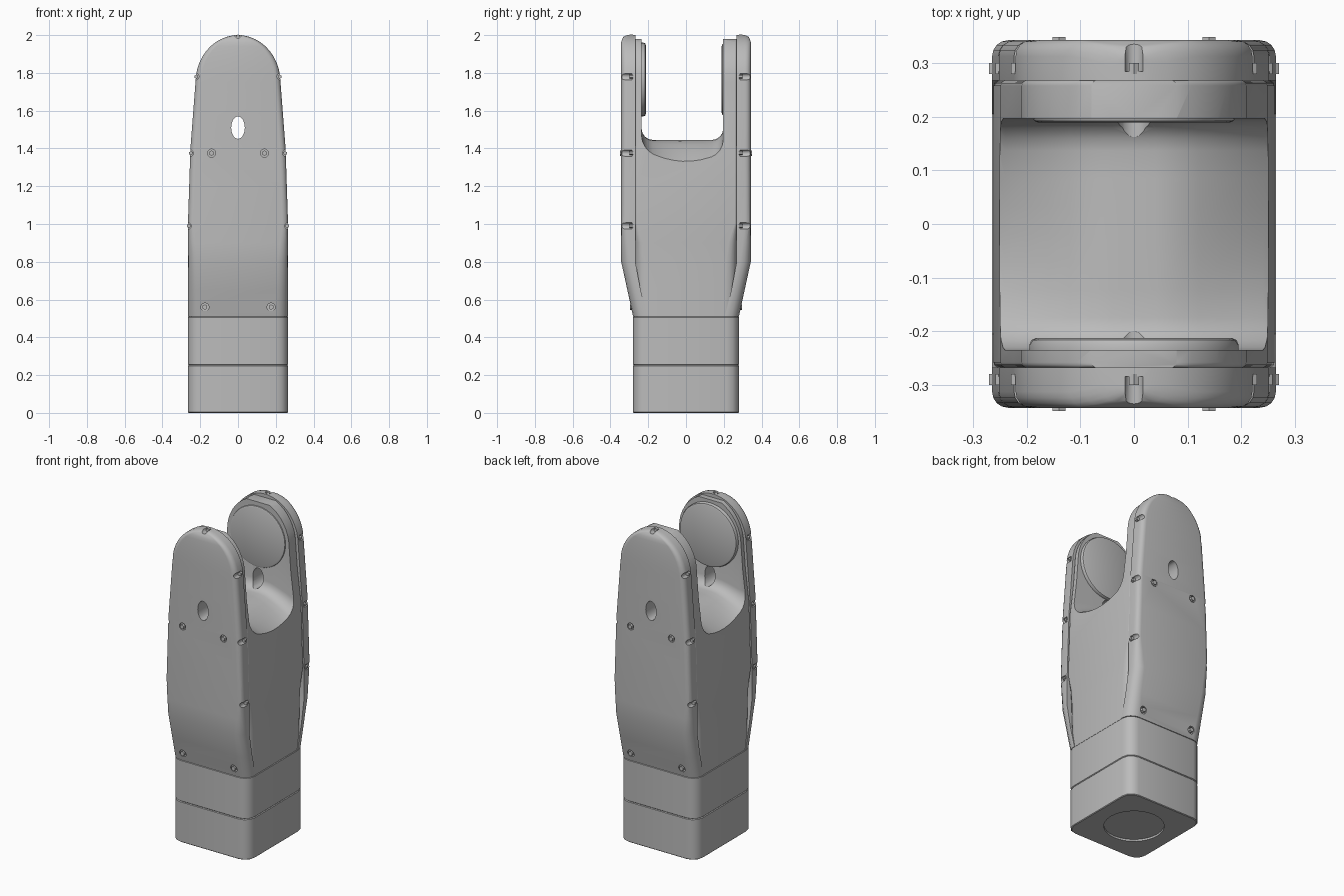
import bpy, bmesh, math
from mathutils import Matrix, Vector

cube = bpy.data.objects.get("Cube")
if cube:
    bpy.data.objects.remove(cube)

grey = bpy.data.materials.new("plain grey")
grey.use_nodes = True
grey.diffuse_color = (0.5, 0.5, 0.5, 1)
grey.node_tree.nodes["Principled BSDF"].inputs["Base Color"].default_value = grey.diffuse_color


def finish(name, bm):
    bmesh.ops.recalc_face_normals(bm, faces=bm.faces)
    mesh = bpy.data.meshes.new(name)
    bm.to_mesh(mesh)
    bm.free()
    mesh.materials.append(grey)
    obj = bpy.data.objects.new(name, mesh)
    bpy.context.collection.objects.link(obj)
    return obj


def loft(name, rings):
    """Skin closed rings of equal length and cap both ends."""
    bm = bmesh.new()
    rows = [[bm.verts.new(p) for p in ring] for ring in rings]
    n = len(rows[0])
    for a, b in zip(rows, rows[1:]):
        for i in range(n):
            j = (i + 1) % n
            bm.faces.new((a[i], a[j], b[j], b[i]))
    bm.faces.new(rows[0])
    bm.faces.new(rows[-1])
    return finish(name, bm)


def add_rod(bm, p, q, radius, sides=16, scale=(1, 1, 1)):
    p, q = Vector(p), Vector(q)
    turn = (q - p).to_track_quat('Z', 'Y').to_matrix().to_4x4()
    m = Matrix.Translation((p + q) / 2) @ Matrix.Diagonal((*scale, 1)) @ turn
    bmesh.ops.create_cone(bm, cap_ends=True, segments=sides, radius1=radius,
                          radius2=radius, depth=(q - p).length, matrix=m)


def activate(obj):
    bpy.ops.object.select_all(action='DESELECT')
    obj.select_set(True)
    bpy.context.view_layer.objects.active = obj


def modify(obj, kind, **settings):
    activate(obj)
    mod = obj.modifiers.new(kind.title(), kind)
    for key, value in settings.items():
        setattr(mod, key, value)
    bpy.ops.object.modifier_apply(modifier=mod.name)


def cut(obj, cutter):
    modify(obj, 'BOOLEAN', object=cutter, operation='DIFFERENCE', solver='EXACT')


def blend(table, z):
    for (a, u), (b, v) in zip(table, table[1:]):
        if z <= b:
            return u + (v - u) * max(0, z - a) / (b - a)
    return table[-1][1]


def half_width(z):
    if z > 1.75:
        return 0.225 * math.sqrt(max(0.004, 1 - ((z - 1.75) / 0.25) ** 2))
    return blend([(0.5, 0.265), (1, 0.265), (1.4, 0.252), (1.75, 0.225)], z)


def outer_y(z):
    return blend([(0.51, 0.28), (0.8, 0.343), (1.97, 0.343), (1.99, 0.332), (2, 0.315)], z)


def corner(z):
    return min(blend([(0.51, 0.065), (0.8, 0.055), (1, 0.03)], z), half_width(z) * 0.6)


def arc(cx, cy, r, steps=4):
    angles = [math.pi / 2 * i / steps for i in range(steps + 1)]
    return [(cx + r * math.cos(a), cy + r * math.sin(a)) for a in angles]


heights = [0.51, 0.65, 0.8, 0.9, 1, 1.2, 1.4, 1.6, 1.75]
heights += [1.75 + 0.25 * math.sin(math.radians(a)) for a in range(10, 91, 8)] + [2]

# Fork core
rings = []
for z in [h for h in heights if h < 1.985]:
    w = half_width(z) - (0.003 if z < 1.45 else 0.012)
    r = corner(z) if z < 1 else 0.01
    q = arc(w - r, 0.268 - r, r)
    half = q + [(-x, y) for x, y in reversed(q)]
    rings.append([(x, y, z) for x, y in half + [(-x, -y) for x, y in half]])
core = loft("fork_core", rings)

# Cover plates on the two cheeks
covers = []
for side, name in ((-1, "front_cover"), (1, "back_cover")):
    rings = []
    for z in heights:
        w, y, r = half_width(z), outer_y(z), corner(z)
        q = [(w, min(0.268, y - r - 0.01))] + arc(w - r, y - r, r)
        rings.append([(x, side * v, z) for x, v in q + [(-x, v) for x, v in reversed(q)]])
    covers.append(loft(name, rings))

# Rounded gap between the cheeks, with a saddle floor falling to both sides
rings = []
for i in range(17):
    x = -0.32 + 0.04 * i
    fall = 0.12 * (max(0, abs(x) - 0.06) / 0.2) ** 1.3
    floor = []
    lo, hi, r = -0.235, 0.197, 0.06
    bend = arc(0, 0, r)
    path = [(lo + r - a, r - b) for a, b in bend]
    path += [(lo + r + (hi - lo - 2 * r) * k / 6, 0) for k in range(1, 6)]
    path += [(hi - r + a, r - b) for a, b in reversed(bend)]
    for y, lift in path:
        floor.append((x, y, 1.445 + lift - fall * (1 - (y / 0.3) ** 2)))
    rings.append(floor + [(x, hi, 2.2), (x, lo, 2.2)])
gap = loft("gap_cutter", rings)

# Oval window through both cheeks
bm = bmesh.new()
add_rod(bm, (0, -0.5, 1.51), (0, 0.5, 1.51), 0.036, 24, (1, 1, 1.65))
window = finish("window_cutter", bm)

# Screw notches along the cover edges and small screw recesses on the faces
edge_spots = [(0, 2.0)]
face_spots = []
for s in (-1, 1):
    edge_spots += [(s * half_width(z), z) for z in (0.99, 1.375, 1.78)]
    face_spots += [(s * 0.14, 1.375), (s * 0.175, 0.56)]
bm = bmesh.new()
for s in (-1, 1):
    for x, z in edge_spots:
        add_rod(bm, (x, s * 0.285, z), (x, s * 0.4, z), 0.017, 12)
    for x, z in face_spots:
        add_rod(bm, (x, s * (outer_y(z) - 0.012), z), (x, s * 0.4, z), 0.022, 12)
notches = finish("notch_cutter", bm)

cut(core, gap)
cut(core, window)
for cover in covers:
    cut(cover, window)
    cut(cover, notches)
for cutter in (gap, window, notches):
    bpy.data.objects.remove(cutter)

# Screws seated in the notches
bm = bmesh.new()
for s in (-1, 1):
    for x, z in face_spots:
        y = outer_y(z)
        add_rod(bm, (x, s * (y - 0.02), z), (x, s * (y + 0.006), z), 0.014, 6)
    for x, z in edge_spots:
        add_rod(bm, (x * 0.985, s * 0.28, z - (0.008 if x == 0 else 0)),
                (x * 0.985, s * 0.3, z - (0.008 if x == 0 else 0)), 0.011, 6)
screws = finish("cover_screws", bm)

# Bearing discs on the inner cheek faces
discs = []
for name, y0, y1, radius in (("front_bearing", -0.26, -0.213, 0.195), ("back_bearing", 0.25, 0.189, 0.19)):
    bm = bmesh.new()
    add_rod(bm, (0, y0, 1.765), (0, y1, 1.765), radius, 40)
    disc = finish(name, bm)
    modify(disc, 'BEVEL', width=0.012, segments=2, limit_method='ANGLE')
    discs.append(disc)

# Two stacked foot blocks with a fine seam between them
blocks = []
for name, low, high in (("foot_block", 0, 0.253), ("collar_block", 0.253, 0.51)):
    rings = []
    for z, inset in ((low, 0.004), (low + 0.004, 0), (high - 0.004, 0), (high, 0.004)):
        q = arc(0.2 - inset, 0.215 - inset, 0.065, 3)
        half = q + [(-x, y) for x, y in reversed(q)]
        rings.append([(x, y, z) for x, y in half + [(-x, -y) for x, y in half]])
    blocks.append(loft(name, rings))

# Shallow round socket under the foot
bm = bmesh.new()
add_rod(bm, (0, 0, -0.1), (0, 0, 0.012), 0.17, 32)
socket = finish("socket_cutter", bm)
cut(blocks[0], socket)
bpy.data.objects.remove(socket)

for obj in [core, screws] + covers + discs + blocks:
    activate(obj)
    bpy.ops.object.shade_smooth_by_angle(angle=math.radians(32))
